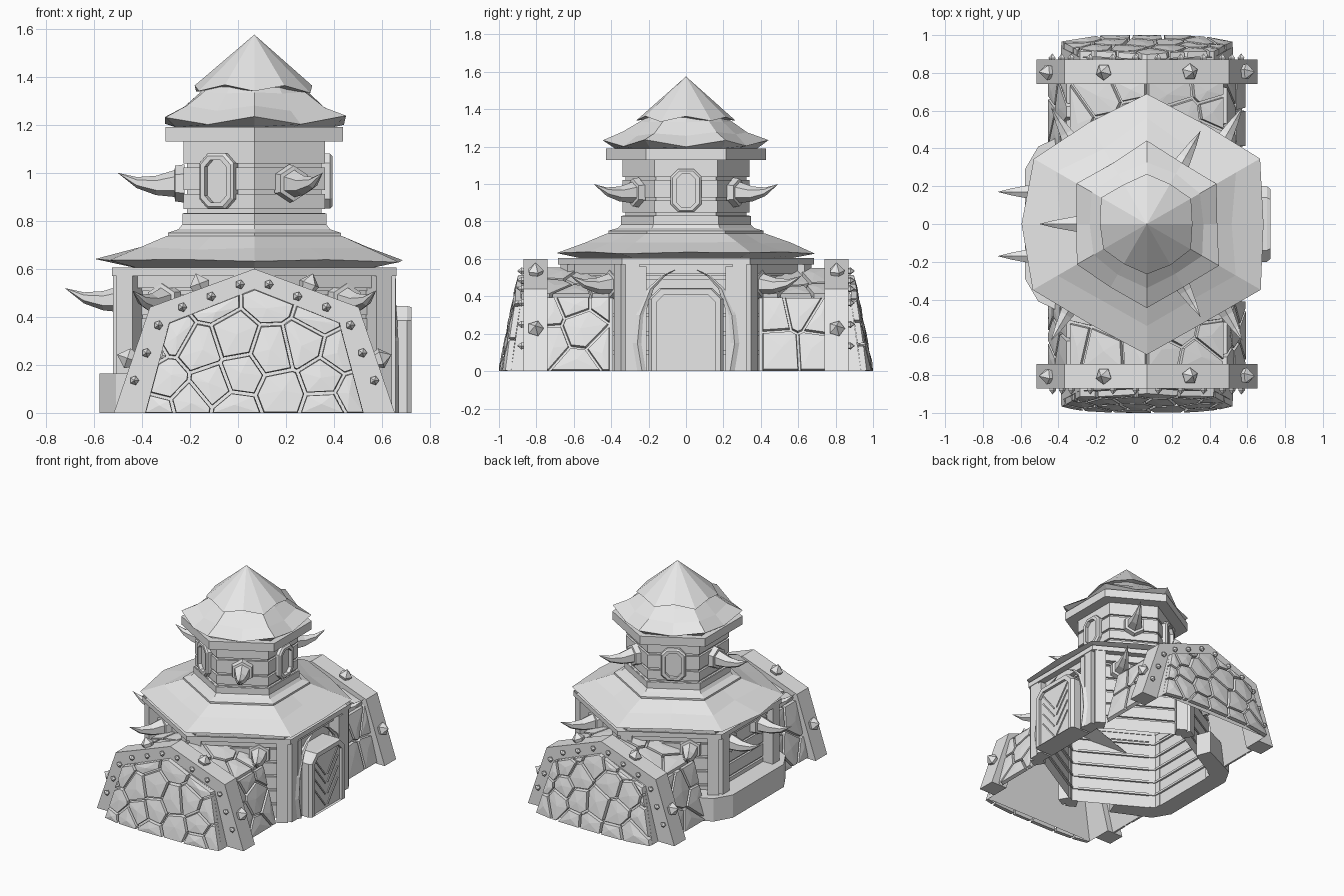
import bpy, bmesh, math, random
from mathutils import Vector, Matrix

random.seed(4)
cube = bpy.data.objects.get("Cube")
if cube:
    bpy.data.objects.remove(cube, do_unlink=True)

grey = bpy.data.materials.new("plain_grey")
grey.use_nodes = True
grey.diffuse_color = (0.8, 0.8, 0.8, 1)
grey.node_tree.nodes["Principled BSDF"].inputs["Base Color"].default_value = (0.8, 0.8, 0.8, 1)

CENTRE = Vector((0.068, 0, 0))
Z = Vector((0, 0, 1))
COS30 = math.cos(math.radians(30))


def finish(name, bm):
    bmesh.ops.recalc_face_normals(bm, faces=bm.faces)
    mesh = bpy.data.meshes.new(name)
    bm.to_mesh(mesh)
    bm.free()
    mesh.materials.append(grey)
    obj = bpy.data.objects.new(name, mesh)
    obj.location = CENTRE
    bpy.context.collection.objects.link(obj)
    return obj


def loft(name, rings, start=True, end=True, wrap=True):
    """Skin a list of point rings, with optional end caps and closing side."""
    bm = bmesh.new()
    loops = [[bm.verts.new(p) for p in ring] for ring in rings]
    for a, b in zip(loops, loops[1:]):
        n = len(a)
        for i in range(n if wrap else n - 1):
            j = (i + 1) % n
            bm.faces.new((a[i], a[j], b[j], b[i]))
    if start:
        bm.faces.new(loops[0])
    if end:
        bm.faces.new(loops[-1])
    bmesh.ops.remove_doubles(bm, verts=bm.verts, dist=0.0005)
    return finish(name, bm)


def hexagon(apothem, z):
    return [Vector((apothem / COS30 * math.cos(a), apothem / COS30 * math.sin(a), z))
            for a in (math.radians(30 + 60 * k) for k in range(6))]


def lathe(name, profile, start=True, end=True):
    return loft(name, [hexagon(a, z) for a, z in profile], start, end)


def sweep(name, base, direction, path, n=6):
    """Skin along a direction; path holds (outward, upward, radius)."""
    d = Vector(direction).normalized()
    side = d.cross(Z).normalized()
    up = side.cross(d)
    rings = []
    for out, lift, r in path:
        c = Vector(base) + d * out + up * lift
        rings.append([c + side * r * math.cos(t) + up * r * math.sin(t)
                      for t in (math.tau * (k + 0.5) / n for k in range(n))])
    return loft(name, rings)


def on_face(angle, lateral, out, z):
    return Matrix.Rotation(math.radians(angle), 3, "Z") @ Vector((out, lateral, z))


def box(name, angle, lateral, out, z, size):
    """Box placed on a hexagon side: size is depth, width, height."""
    x, y, h = (s / 2 for s in size)
    corners = ((-x, -y), (x, -y), (x, y), (-x, y))
    return loft(name, [[on_face(angle, lateral + b, out + a, z + k) for a, b in corners]
                       for k in (-h, h)])


# Main hall with grooved plank walls, open underneath
def planked(apothem, levels, depth=0.014, gap=0.008):
    profile = [(apothem, levels[0])]
    for z in levels[1:-1]:
        profile += [(apothem, z - gap), (apothem - depth, z - gap),
                    (apothem - depth, z + gap), (apothem, z + gap)]
    return profile + [(apothem, levels[-1])]


lathe("hall_walls", planked(0.51, (0, 0.1, 0.2, 0.3, 0.4, 0.5, 0.58)), False, False)
lathe("hall_top_beam", [(0.5, 0.605), (0.5, 0.57), (0.592, 0.57), (0.592, 0.605)], False, False)
for k in range(6):
    for side in (-1, 1):
        box("wall_post", 60 * k, side * 0.285, 0.545, 0.285, (0.085, 0.075, 0.57))
    box("wall_rail", 60 * k, 0, 0.525, 0.545, (0.04, 0.55, 0.05))

# Foundation ledge wrapped around the side opposite the door
half = [(-0.51, 0.294), (-0.26, 0.438), (-0.3, 0.54), (-0.575, 0.41), (-0.645, 0.29)]
ledge = half + [(x, -y) for x, y in reversed(half)]
loft("foundation_ledge", [[Vector((x, y, z)) for x, y in ledge] for z in (0, 0.165)])


# Faceted roofs: wavy eaves that differ at corners and side middles
def eave(corner, mid, z_corner, z_mid, wobble=0.0, left=0.0):
    ring = []
    for k in range(12):
        a = math.radians(30 * k)
        r, z = (corner, z_corner) if k % 2 else (mid, z_mid)
        r += random.uniform(-wobble, wobble) + (left if k == 6 else 0)
        ring.append(Vector((r * math.cos(a), r * math.sin(a), z + random.uniform(-wobble, wobble) / 2)))
    return ring


loft("lower_roof", [eave(0.57, 0.5, 0.605, 0.605), eave(0.69, 0.61, 0.632, 0.64, 0.01, 0.045),
                    eave(0.55, 0.46, 0.69, 0.685, 0.012), eave(0.42, 0.36, 0.737, 0.737)], False)
loft("middle_roof", [eave(0.38, 0.32, 1.19, 1.19), eave(0.435, 0.378, 1.235, 1.2, 0.01),
                     eave(0.33, 0.3, 1.275, 1.262, 0.01), eave(0.245, 0.23, 1.335, 1.33),
                     eave(0.19, 0.19, 1.375, 1.375)])
loft("roof_peak", [eave(0.18, 0.18, 1.35, 1.35), eave(0.27, 0.245, 1.336, 1.362, 0.01),
                   eave(0, 0, 1.575, 1.575)])

# Tower on top of the lower roof
lathe("tower_foot", [(0.36, 0.71), (0.36, 0.75), (0.315, 0.765), (0.3, 0.785), (0.3, 0.83)])
lathe("tower_walls", planked(0.294, (0.8, 0.84, 0.92, 1.03, 1.14)))
lathe("tower_cap_beam", [(0.37, 1.13), (0.37, 1.19)])


# Tower windows with bevelled octagon frames
def octagon(angle, w, h, cut, out, z):
    pts = [(w, h - cut), (w - cut, h), (cut - w, h), (-w, h - cut),
           (-w, cut - h), (cut - w, -h), (w - cut, -h), (w, cut - h)]
    return [on_face(angle, y, out, z + v) for y, v in pts]


for angle in (0, 120, 240):
    loft("tower_window", [octagon(angle, 0.082, 0.115, 0.04, 0.28, 0.965),
                          octagon(angle, 0.082, 0.115, 0.04, 0.315, 0.965),
                          octagon(angle, 0.072, 0.105, 0.036, 0.325, 0.965),
                          octagon(angle, 0.052, 0.088, 0.028, 0.325, 0.965),
                          octagon(angle, 0.052, 0.088, 0.028, 0.3, 0.965)])

# Curved horns on mounting plates
HORN = [(0, 0, 0.08), (0.04, 0, 0.074), (0.042, 0, 0.056), (0.12, -0.008, 0.04),
        (0.2, 0.004, 0.023), (0.28, 0.045, 0)]
horns = [(a, 0, 0.29, 0.955) for a in (60, 180, 300)]
horns += [(180, s * 0.17, 0.51, 0.475) for s in (-1, 1)]
horns += [(60, -0.13, 0.51, 0.465), (120, 0.13, 0.51, 0.465),
          (-60, 0.13, 0.51, 0.465), (-120, -0.13, 0.51, 0.465)]
for angle, lateral, out, z in horns:
    sweep("wall_horn", on_face(angle, lateral, out, z), on_face(angle, 0, 1, 0), HORN)


# Door with clipped top corners, chevron slats and tusks
def door_ring(w, h, cut, x):
    return [Vector((x, y, z)) for y, z in
            ((w, 0), (w, h - cut), (w - cut, h), (cut - w, h), (-w, h - cut), (-w, 0))]


loft("door", [door_ring(0.2, 0.445, 0.06, 0.5), door_ring(0.2, 0.445, 0.06, 0.635),
              door_ring(0.185, 0.44, 0.055, 0.655), door_ring(0.155, 0.41, 0.04, 0.655),
              door_ring(0.155, 0.41, 0.04, 0.635)])
for s in (-1, 1):
    for z in (0.02, 0.1, 0.18, 0.24):
        sweep("door_slat", (0.637, s * 0.012, z), (0, s * 0.12, 0.15),
              [(0, 0, 0.006), (0.19, 0, 0.006)], 4)
    box("door_post", 0, s * 0.235, 0.545, 0.28, (0.09, 0.045, 0.56))
    tusk = [(0.235, 0, 0.03), (0.26, 0.15, 0.03), (0.245, 0.3, 0.028),
            (0.19, 0.44, 0.02), (0.12, 0.51, 0.012), (0.05, 0.545, 0)]
    loft("door_tusk", [[Vector((0.572 + r * math.cos(t), s * y + r * math.sin(t), z))
                        for t in (math.tau * k / 6 for k in range(6))] for y, z, r in tusk])


# Irregular stone cells: split a convex outline around scattered seeds
def clip(poly, point, normal):
    result = []
    for a, b in zip(poly, poly[1:] + poly[:1]):
        da, db = (a - point).dot(normal), (b - point).dot(normal)
        if da <= 0:
            result.append(a)
        if da * db < 0:
            result.append(a.lerp(b, da / (da - db)))
    return result


def stones(name, outline, spacing, place, height=0.03, gap=0.006):
    poly = [Vector(p) for p in outline]
    xs, ys = [p.x for p in poly], [p.y for p in poly]
    seeds = []
    for _ in range(400):
        p = Vector((random.uniform(min(xs), max(xs)), random.uniform(min(ys), max(ys))))
        if all((p - q).length > spacing for q in seeds):
            seeds.append(p)
    bm = bmesh.new()
    for p in seeds:
        cell = poly
        for q in seeds:
            if q is not p and cell:
                d = (q - p).normalized()
                cell = clip(cell, (p + q) / 2 - d * gap, d)
        if len(cell) < 3:
            continue
        mid = sum(cell, Vector((0, 0))) / len(cell)
        low = [bm.verts.new(place(c.x, c.y, 0)) for c in cell]
        top = [bm.verts.new(place(*c.lerp(mid, 0.04), height)) for c in cell]
        peak = bm.verts.new(place(mid.x, mid.y, height * 1.2))
        bm.faces.new(low)
        for i in range(len(cell)):
            j = (i + 1) % len(cell)
            bm.faces.new((low[i], low[j], top[j], top[i]))
            bm.faces.new((top[i], top[j], peak))
    finish(name, bm)


# Hollow stone mounds at both ends, each with a studded frame
OUTER = [(-0.585, 0), (-0.435, 0.44), (0, 0.6), (0.435, 0.44), (0.585, 0)]
INNER = [(-0.455, 0), (-0.355, 0.375), (0, 0.515), (0.355, 0.375), (0.455, 0)]
CORE = [(-0.5, 0), (-0.4, 0.39), (0, 0.53), (0.4, 0.39), (0.5, 0)]
SMALL = [(0, 0, 0.017), (0.012, 0, 0.02), (0.035, 0, 0)]
LARGE = [(0, 0, 0.035), (0.025, 0, 0.045), (0.07, 0, 0)]

for s in (-1, 1):
    def front(u, v, h):
        return Vector((u, s * (0.97 - 0.2 * v - 0.8 * u ** 4 + h), v))

    loft("mound_frame", [[Vector((x, s * y, z)) for (x, z), y in
                          ((o, 0.74), (o, 0.87), (i, 0.87), (i, 0.74))] for o, i in zip(OUTER, INNER)])
    loft("mound_core", [[Vector((x, s * y, z)) for x, z in CORE] for y in (0.39, 0.8)], False, False, False)
    loft("mound_face_backing", [[Vector((x, s * 0.78, z)) for x, z in INNER],
                                [front(x, z, 0) for x, z in INNER]], False, True, False)
    stones("mound_face_stones", INNER, 0.12, front)
    for m in (-1, 1):
        for a, b in (((0.5, 0), (0.4, 0.39)), ((0.4, 0.39), (0, 0.53))):
            start, edge = Vector((m * a[0], 0, a[1])), Vector((m * (b[0] - a[0]), 0, b[1] - a[1]))
            length = edge.length
            along = edge / length
            normal = Vector((m * along.z, 0, abs(along.x)))

            def flank(u, v, h):
                return start + along * v + normal * h + Vector((0, s * u, 0))

            stones("mound_flank_stones", [(0.41, 0), (0.76, 0), (0.76, length), (0.41, length)],
                   0.16, flank, 0.025)
        for x, z in ((0.5, 0.135), (0.45, 0.25), (0.4, 0.365), (0.3, 0.44), (0.18, 0.485), (0.06, 0.535)):
            sweep("small_stud", (m * x, s * 0.868, z), (0, s, 0), SMALL, 5)
        sweep("large_stud", (m * 0.22, s * 0.805, 0.515), (m * 0.345, 0, 0.94), LARGE, 5)
        sweep("large_stud", (m * 0.505, s * 0.805, 0.22), (m * 0.945, 0, 0.32), LARGE, 5)
